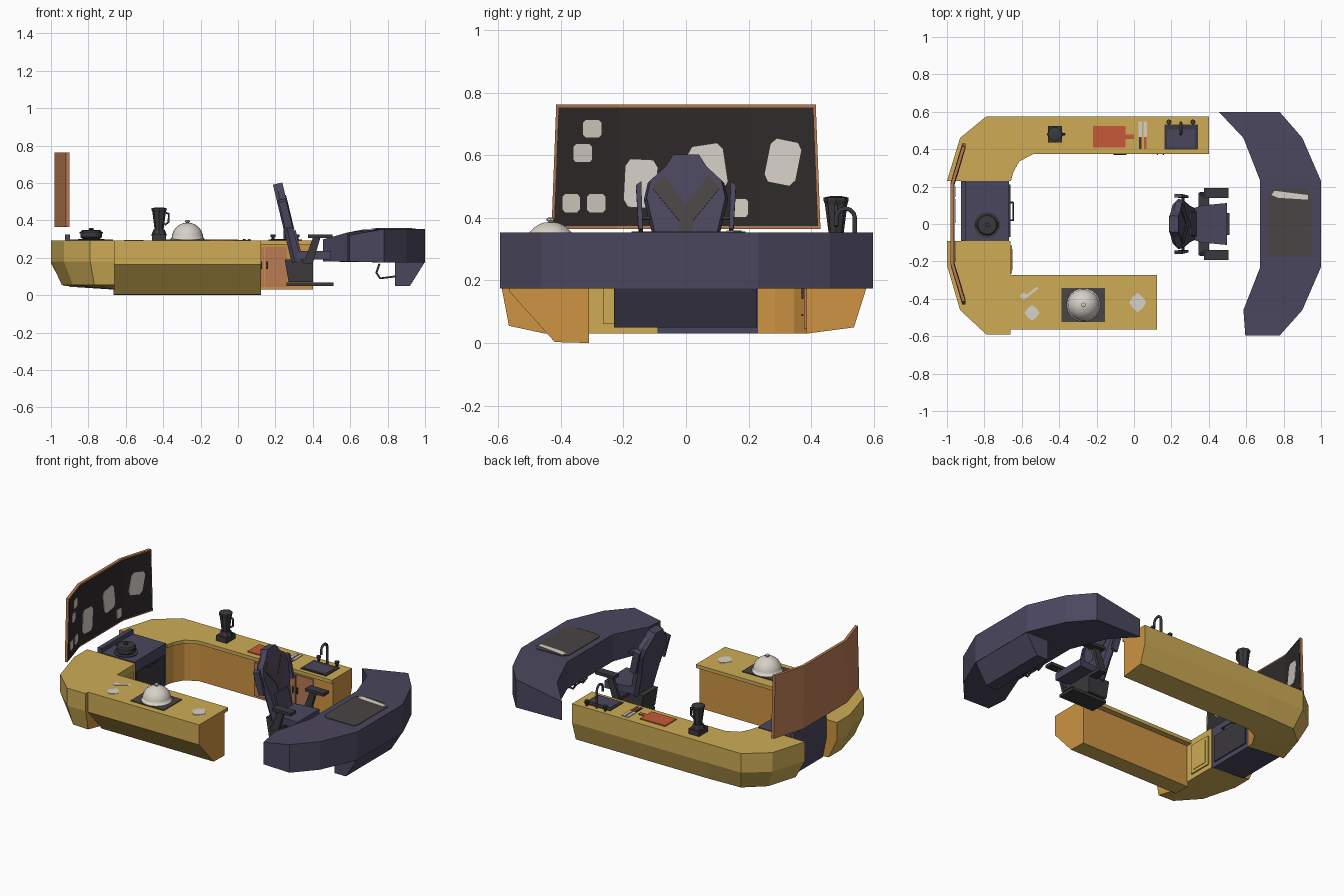
import bpy, bmesh, math
from mathutils import Vector as V

if "Cube" in bpy.data.objects:
    bpy.data.objects.remove(bpy.data.objects["Cube"])

def mat(name, r, g, b):
    m = bpy.data.materials.new(name)
    m.diffuse_color = [(c / 255) ** 2.2 for c in (r, g, b)] + [1]
    m.use_nodes = True
    m.node_tree.nodes["Principled BSDF"].inputs["Base Color"].default_value = m.diffuse_color
    return m

YELLOW = mat("yellow", 205, 171, 86)
ORANGE = mat("orange", 204, 146, 68)
BROWN = mat("brown", 184, 122, 84)
NAVY = mat("dark_violet", 76, 72, 94)
GREY = mat("dark_grey", 62, 59, 62)
PAD = mat("pad_grey", 74, 70, 70)
BLACK = mat("board_black", 50, 46, 46)
WHITE = mat("off_white", 214, 208, 198)
RED = mat("red", 196, 90, 60)

def build(name, verts, faces, mats, idx=None):
    me = bpy.data.meshes.new(name)
    me.from_pydata([tuple(v) for v in verts], [], faces)
    for m in mats:
        me.materials.append(m)
    if idx:
        me.polygons.foreach_set("material_index", idx)
    bm = bmesh.new()
    bm.from_mesh(me)
    bmesh.ops.recalc_face_normals(bm, faces=bm.faces)
    bm.to_mesh(me)
    bm.free()
    ob = bpy.data.objects.new(name, me)
    bpy.context.collection.objects.link(ob)
    return ob

def loft(name, sections, mats, ring=None, cap=0):
    """Skin closed sections; ring gives the material of each strip."""
    n = len(sections[0])
    verts = [p for s in sections for p in s]
    faces, idx = [], []
    for i in range(len(sections) - 1):
        for j in range(n):
            k = (j + 1) % n
            faces.append((i*n + j, i*n + k, (i+1)*n + k, (i+1)*n + j))
            idx.append(ring[j] if ring else 0)
    faces += [tuple(range(n)), tuple(range((len(sections)-1)*n, len(sections)*n))]
    return build(name, verts, faces, mats, idx + [cap, cap])

def prism(name, pts, vec, m):
    pts = [V(p) for p in pts]
    return loft(name, [pts, [p + V(vec) for p in pts]], [m])

def box(name, x0, x1, y0, y1, z0, z1, m):
    return prism(name, [(x0, y0, z0), (x1, y0, z0), (x1, y1, z0), (x0, y1, z0)], (0, 0, z1 - z0), m)

def lathe(name, cx, cy, prof, m, n=16, smooth=False):
    secs = [[(cx + r*math.cos(2*math.pi*k/n), cy + r*math.sin(2*math.pi*k/n), z) for k in range(n)] for r, z in prof]
    ob = loft(name, secs, [m])
    if smooth:
        for p in ob.data.polygons:
            p.use_smooth = len(p.vertices) == 4
    return ob

def tube(name, pts, r, m):
    cu = bpy.data.curves.new(name, 'CURVE')
    cu.dimensions = '3D'
    cu.bevel_depth, cu.bevel_resolution, cu.use_fill_caps = r, 1, True
    sp = cu.splines.new('POLY')
    sp.points.add(len(pts) - 1)
    for p, c in zip(sp.points, pts):
        p.co = (*c, 1)
    cu.materials.append(m)
    ob = bpy.data.objects.new(name, cu)
    bpy.context.collection.objects.link(ob)

# Counters: outer and inner plan points, sloped outer skirt, overhanging top
def counter(name, stations, t, zmid, zlow, zbot, over, inner):
    secs = []
    for o, i in stations:
        o, i = V(o), V(i)
        lip, low = i + (i - o).normalized() * over, o.lerp(i, t)
        secs.append([(*lip, .292), (*o, .292), (*o, zmid), (*low, zlow), (*i, zbot), (*i, .27), (*lip, .27)])
    loft(name, secs, [YELLOW, ORANGE], [0, 0, 0, 0, inner, 0, 0], 1)

counter("back_counter", [((.40, .575), (.40, .385)), ((-.54, .575), (-.54, .385)), ((-.79, .575), (-.62, .345)),
        ((-.93, .46), (-.655, .285)), ((-1, .23), (-.67, .23))], .2, .17, .05, .03, .012, 1)
counter("corner_counter", [((-1, -.09), (-.66, -.09)), ((-1, -.22), (-.66, -.2)), ((-.93, -.46), (-.66, -.3)),
        ((-.79, -.59), (-.66, -.42)), ((-.66, -.59), (-.66, -.45))], .17, .18, .055, .03, .0, 0)
counter("front_counter", [((-.665, -.565), (-.665, -.31)), ((.122, -.565), (.122, -.31))], .57, .165, .003, 0, .037, 1)
box("corner_door", -.66, -.652, -.265, -.115, .06, .25, YELLOW)
box("corner_door_panel", -.652, -.649, -.245, -.135, .08, .23, YELLOW)

# Drawers and doors on the back counter
for k in range(3):
    z = .045 + k*.073
    box("drawer", -.15, .0, .377, .386, z, z + .066, BROWN)
    tube("drawer_handle", [(-.11, .372, z + .045), (-.04, .372, z + .045)], .004, GREY)
for x in (.02, .145):
    box("cabinet_door", x, x + .118, .377, .386, .045, .257, BROWN)
for x in (.125, .157):
    tube("door_handle", [(x, .372, .14), (x, .372, .18)], .004, GREY)

# Stove
prism("stove", [(-.668, -.09, .297), (-.925, -.09, .297), (-.925, -.09, .17), (-.90, -.09, .045), (-.668, -.09, .03)],
      (0, .32, 0), NAVY)
box("stove_back_panel", -.925, -.897, -.09, .23, .29, .325, NAVY)
box("oven_door", -.67, -.661, -.07, .21, .06, .23, GREY)
tube("oven_handle", [(-.66, .02, .235), (-.645, .02, .235), (-.645, .115, .235), (-.66, .115, .235)], .005, GREY)
lathe("burner", -.785, -.005, [(.07, .297), (.07, .301)], GREY)
lathe("pot", -.785, -.005, [(.045, .3), (.057, .31), (.057, .338), (.05, .347), (.012, .35), (.012, .36), (.004, .36)], GREY)
for s in (-1, 1):
    box("pot_handle", -.785 + s*.055 - .008, -.785 + s*.055 + .008, -.02, .01, .33, .338, GREY)

# Curved menu board with notes
bp = [(-.43, -.905), (-.22, -.967), (.22, -.967), (.43, -.905)]
def bx(y):
    a = min(max((abs(y) - .22) / .21, 0), 1.05)
    return -.967 + .062*a
def board(name, z0, z1, s, d0, d1, m):
    secs = []
    for y, x in bp:
        yb, yt = y*s, y*s*.965
        secs.append([(bx(yb) + d0, yb, z0), (bx(yb) + d1, yb, z0), (bx(yb) + d1, yt, z1), (bx(yb) + d0, yt, z1)])
    loft(name, secs, [m])
board("board_frame", .365, .762, 1, -.014, .004, BROWN)
board("board_face", .374, .753, .982, .0, .007, BLACK)
for y, z, w, h, a in [(-.30, .685, .06, .055, 0), (-.33, .607, .06, .058, 0), (-.367, .447, .055, .058, 0),
                      (-.287, .447, .06, .058, 0), (-.145, .51, .105, .155, -.05), (.07, .56, .115, .15, .15),
                      (.31, .578, .1, .14, -.2), (.172, .432, .055, .06, 0)]:
    pts = []
    for u, v in [(-.5, -.35), (-.35, -.5), (.35, -.5), (.5, -.35), (.5, .35), (.35, .5), (-.35, .5), (-.5, .35)]:
        yy = y + u*w*math.cos(a) - v*h*math.sin(a)
        pts.append((bx(yy) + .009, yy, z + u*w*math.sin(a) + v*h*math.cos(a)))
    prism("note", pts, (.003, 0, 0), WHITE)

# Curved desk with pedestal and pad
desk = [((.78, .598), (.455, .598), .298), ((.90, .46), (.585, .46), .335), ((1, .23), (.675, .23), .352),
        ((1, -.23), (.675, -.23), .352), ((.90, -.46), (.585, -.46), .335), ((.78, -.595), (.595, -.595), .32)]
loft("desk", [[(*i, z), (*o, .354), (*o, .175), (*i, .18)] for o, i, z in desk], [NAVY])
prism("desk_pedestal", [(.84, -.23, .18), (.84, -.23, .05), (.92, -.23, .05), (1, -.23, .178)], (0, .457, 0), NAVY)
prism("desk_pad", [(.715, -.15, .353), (.74, -.175, .353), (.94, -.175, .353), (.95, -.15, .353), (.95, .15, .353),
                   (.92, .19, .353), (.74, .185, .353), (.715, .15, .353)], (0, 0, .004), PAD)
prism("desk_paper", [(.735, .155, .357), (.77, .14, .357), (.93, .13, .357), (.93, .155, .357), (.85, .165, .357),
                     (.75, .178, .357)], (0, 0, .002), WHITE)
for s in (-1, 1):
    tube("foot_bar_arm", [(.84, s*.05, .10), (.76, s*.05, .09), (.74, s*.05, .12)], .006, GREY)
tube("foot_bar", [(.74, -.06, .12), (.755, -.06, .165), (.755, .06, .165), (.74, .06, .12), (.74, -.06, .12)], .006, GREY)

# Chair: back outline is given as (y, z) on a tilted plane
def tilt(y, z, d=0):
    return (.31 - (z - .2)*.24 + d, y, z + d*.24)
half = [(.045, .597), (.07, .56), (.122, .515), (.135, .46), (.105, .34), (.085, .18)]
outline = half + [(-y, z) for y, z in reversed(half)]
loft("chair_back", [[tilt(y*.85, z, -.028) for y, z in outline], [tilt(y, z, -.01) for y, z in outline],
                    [tilt(y*.93, z, .022) for y, z in outline]], [NAVY])
prism("chair_lumbar", [tilt(y, z, .02) for y, z in [(-.07, .2), (.07, .2), (.06, .34), (-.06, .34)]], (.012, 0, .003), NAVY)
prism("seat", [(.30, -.08, .19), (.37, -.1, .19), (.497, -.112, .19), (.497, .112, .19), (.37, .1, .19), (.30, .08, .19)],
      (0, 0, .045), NAVY)
for s in (-1, 1):
    prism("chair_stripe", [tilt(s*y, z, .022) for y, z in [(.07, .53), (.108, .49), (.022, .385), (.022, .345),
          (0, .345), (0, .435)]], (.004, 0, .001), PAD)
    prism("chair_side_wing", [tilt(s*y, z, -.02) for y, z in [(.138, .36), (.152, .36), (.16, .50), (.143, .512)]],
          (.04, 0, .01), NAVY)
    tube("wing_link", [tilt(s*.1, .40, 0), tilt(s*.146, .40, 0)], .007, GREY)
    box("armrest", .375, .505, min(s*.138, s*.192), max(s*.138, s*.192), .305, .324, GREY)
    prism("armrest_post", [(.40, s*.15, .306), (.44, s*.15, .306), (.40, s*.15, .17), (.35, s*.15, .17)],
          (0, s*.02, 0), GREY)
    box("armrest_bracket", .345, .40, min(s*.07, s*.165), max(s*.07, s*.165), .172, .19, GREY)
prism("chair_base", [(.25, -.075, .19), (.40, -.075, .19), (.40, -.075, .07), (.27, -.075, .07)], (0, .15, 0), GREY)
box("chair_foot_plate", .26, .51, -.06, .06, .05, .068, GREY)

# Sink and faucet
box("sink_rim", .162, .342, .398, .532, .29, .297, GREY)
box("sink_basin", .177, .327, .41, .505, .29, .299, NAVY)
arc = [(.25, .51 + .03*math.cos(a*math.pi/6), .4 + .03*math.sin(a*math.pi/6)) for a in range(7)]
tube("faucet", [(.25, .54, .29)] + arc + [(.25, .48, .375)], .008, GREY)
for x in (.187, .315):
    lathe("faucet_knob", x, .545, [(.008, .29), (.008, .31), (.014, .312), (.014, .325)], GREY, 8)

# Cutting board, knives, blender
box("cutting_board", -.22, -.045, .41, .525, .291, .298, RED)
box("cutting_board_handle", -.045, .0, .454, .478, .291, .298, RED)
for x, m in [(.033, GREY), (.06, RED)]:
    box("knife_blade", x - .009, x + .009, .465, .548, .292, .297, WHITE)
    box("knife_handle", x - .006, x + .006, .40, .465, .292, .299, m)
box("blender_base", -.46, -.385, .435, .525, .29, .325, GREY)
lathe("blender_motor", -.422, .48, [(.042, .32), (.03, .35)], GREY, 8)
lathe("blender_jug", -.422, .48, [(.024, .35), (.036, .445), (.04, .455), (.04, .465), (.015, .47)], GREY, 8)
tube("blender_handle", [(-.385, .48, .44), (-.37, .48, .435), (-.372, .48, .39), (-.393, .48, .375)], .006, GREY)

# Cloche on its plate, spills on the front counter
box("hot_plate", -.388, -.155, -.525, -.342, .291, .297, PAD)
lathe("cloche", -.27, -.433, [(.09, .297), (.09, .303)] + [(.085*math.cos(a*math.pi/14), .303 + .085*math.sin(a*math.pi/14))
      for a in range(7)], WHITE, 18, True)
lathe("cloche_knob", -.27, -.433, [(.006, .385), (.013, .392), (.013, .398), (.006, .402)], WHITE, 8)
for cx, cy, w, h in [(-.545, -.475, .04, .042), (.02, -.42, .045, .052), (-.59, -.385, .02, .02)]:
    prism("spill", [(cx + w*math.cos(k*math.pi/4)*(1, .85)[k % 2], cy + h*math.sin(k*math.pi/4)*(1, .8)[k % 2], .292)
                    for k in range(8)], (0, 0, .002), WHITE)
prism("spill_streak", [(-.59, -.39, .292), (-.52, -.335, .292), (-.51, -.345, .292), (-.58, -.40, .292)], (0, 0, .002), WHITE)
